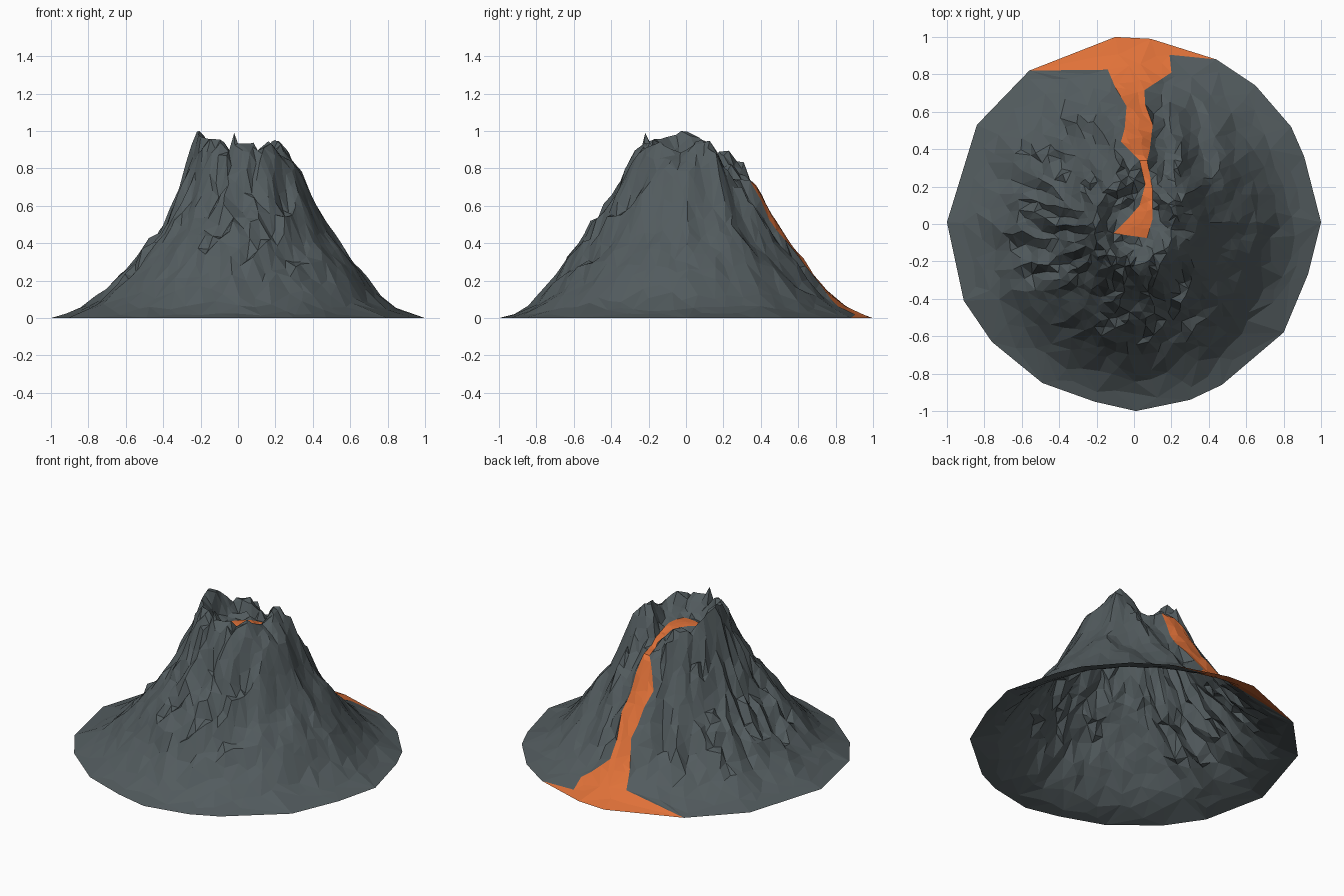
import bpy, math, random
from mathutils import Vector, noise
from mathutils.geometry import delaunay_2d_cdt

if "Cube" in bpy.data.objects:
    bpy.data.objects.remove(bpy.data.objects["Cube"])

random.seed(7)

# Flat colours
def material(name, rgb):
    m = bpy.data.materials.new(name)
    m.diffuse_color = (*rgb, 1)
    m.use_nodes = True
    m.node_tree.nodes["Principled BSDF"].inputs["Base Color"].default_value = m.diffuse_color
    return m

ROCK = material("dark grey rock", (0.085, 0.105, 0.112))
LAVA = material("orange lava", (0.74, 0.165, 0.04))

# Ground outline and lava outline, seen from the top
OUTLINE = [(1, .01), (.91, .36), (.84, .52), (.65, .74), (.44, .88), (.09, .99), (-.1, 1),
           (-.56, .82), (-.84, .53), (-1, .01), (-.91, -.41), (-.76, -.63), (-.49, -.85),
           (-.21, -.95), (.01, -1), (.3, -.94), (.47, -.86), (.8, -.58), (.93, -.27)]
STREAM = [(-.11, -.05), (.07, -.075), (.1, .03), (.1, .18), (.07, .34), (.085, .4), (.1, .53),
          (.06, .64), (.055, .715), (.2, .81), (.19, .905), (.44, .88), (.09, .99), (-.1, 1),
          (-.56, .82), (-.14, .825), (-.1, .73), (-.04, .63), (-.05, .51), (-.07, .44),
          (.03, .34), (.06, .21), (.03, .1), (-.03, .03)]

# Slope profiles: heights at these radii, for the right, back, left and front
RADII = [.22, .3, .4, .5, .6, .7, .8, .9, 1]
SLOPES = [[.92, .82, .65, .48, .33, .19, .09, .03, 0],
          [.84, .76, .64, .46, .33, .19, .09, .03, 0],
          [.99, .70, .50, .37, .26, .17, .08, .03, 0],
          [.94, .85, .64, .51, .37, .23, .11, .03, 0]]
LAVA_R = [0, .1, .2, .3, .36, .4, .45, .5, .6, .7, .8, .9, 1]
LAVA_Z = [.83, .82, .77, .74, .735, .68, .56, .49, .35, .205, .105, .035, 0]
# Single crags on the rim: x, y, extra height, width
CRAGS = [(.24, .16, .10, .08), (-.19, .0, .05, .06), (-.07, .29, .09, .07), (.0, -.22, .03, .07)]


def interp(xs, ys, x):
    for i in range(len(xs) - 1):
        if x <= xs[i + 1]:
            t = max(0, (x - xs[i]) / (xs[i + 1] - xs[i]))
            return ys[i] + (ys[i + 1] - ys[i]) * t
    return ys[-1]


def inside(poly, x, y):
    hit = False
    for (ax, ay), (bx, by) in zip(poly, poly[1:] + poly[:1]):
        if (ay > y) != (by > y) and x < ax + (y - ay) * (bx - ax) / (by - ay):
            hit = not hit
    return hit


def edge_distance(poly, x, y):
    best, p = 9, Vector((x, y))
    for a, b in zip(poly, poly[1:] + poly[:1]):
        a, d = Vector(a), Vector(b) - Vector(a)
        t = min(1, max(0, (p - a).dot(d) / d.dot(d)))
        best = min(best, (p - a - d * t).length)
    return best


def edge_radius(ang):
    # distance from the centre to the ground outline
    dx, dy = math.cos(ang), math.sin(ang)
    best = 1
    for (ax, ay), (bx, by) in zip(OUTLINE, OUTLINE[1:] + OUTLINE[:1]):
        ex, ey = bx - ax, by - ay
        den = dx * ey - dy * ex
        if abs(den) > 1e-6:
            t, s = (ax * ey - ay * ex) / den, (ax * dy - ay * dx) / den
            if t > 0 and -1e-4 <= s <= 1.0001:
                best = t
    return best


def height(x, y, lava):
    r, ang = math.hypot(x, y), math.atan2(y, x) % math.tau
    rr = min(1, r / edge_radius(ang))
    if lava:
        bump = .025 * noise.noise(Vector((x * 14, y * 14, 2))) if .12 < rr < .75 else 0
        return max(0, interp(LAVA_R, LAVA_Z, rr) + bump)
    q = ang / (math.pi / 2)
    i, f = int(q) % 4, q - int(q)
    f = f * f * (3 - 2 * f)
    z = (1 - f) * interp(RADII, SLOPES[i], rr) + f * interp(RADII, SLOPES[(i + 1) % 4], rr)
    # ridges down the flanks, twisted most at the front
    a = ang + (.8 - 1.4 * math.sin(ang)) * r
    ridge = 1 - 2.4 * abs(noise.noise(Vector((math.cos(a) * 4, math.sin(a) * 4, r * 2.5))))
    rough = noise.noise(Vector((x * 9, y * 9, 5)))
    amp = interp([0, .15, .3, .6, .75, .92], [.02, .04, .08, .07, .03, 0], rr)
    z += amp * (ridge - .5) + amp * .6 * rough
    # crater bowl
    if rr < .22:
        bowl = interp([0, .08, .15, .2, .22], [.8, .81, .88, .98, 1], rr)
        z = bowl * z if rr > .15 else .78 + (bowl - .8) * .7 + .05 * rough
    for cx, cy, up, wide in CRAGS:
        z += up * math.exp(-((x - cx) ** 2 + (y - cy) ** 2) / wide ** 2)
    return min(1, max(0.0, z))


# Scatter points: fine near the top, coarse near the ground
points, edges = [Vector(p) for p in OUTLINE], []
n = len(OUTLINE)
edges += [(i, (i + 1) % n) for i in range(n)]
loop = []
for a, b in zip(STREAM, STREAM[1:] + STREAM[:1]):
    a, b = Vector(a), Vector(b)
    steps = max(1, round((b - a).length / .05)) if min(a.y, b.y) < .8 else 1
    for k in range(steps):
        p = a.lerp(b, k / steps)
        same = [i for i in range(n) if (points[i] - p).length < 1e-5]
        if same:
            loop.append(same[0])
        else:
            loop.append(len(points))
            points.append(p)
edges += list(zip(loop, loop[1:] + loop[:1]))

r = .03
while r < .95:
    step = interp([0, .3, .6, .75, .95], [.035, .04, .05, .075, .11], r)
    count = max(5, round(math.tau * r / (step * 1.05)))
    shift = random.random()
    for k in range(count):
        ang = math.tau * (k + shift + random.uniform(-.35, .35)) / count
        rad = (r + random.uniform(-.4, .4) * step) * edge_radius(ang)
        x, y = rad * math.cos(ang), rad * math.sin(ang)
        if edge_distance(STREAM, x, y) > .022 and edge_distance(OUTLINE, x, y) > .03:
            points.append(Vector((x, y)))
    r += step

verts, _, faces, *_ = delaunay_2d_cdt(points, edges, [], 0, 1e-5)
centre = lambda f: sum((verts[i] for i in f), Vector((0, 0))) / len(f)
lava_faces, rock_faces = [], []
for f in faces:
    (lava_faces if inside(STREAM, *centre(f)) else rock_faces).append(list(f))
lava_verts = {i for f in lava_faces for i in f}
solid = [(v.x, v.y, height(v.x, v.y, i in lava_verts)) for i, v in enumerate(verts)]


def add_part(name, part_faces, mat):
    used = sorted({i for f in part_faces for i in f})
    index = {v: k for k, v in enumerate(used)}
    me = bpy.data.meshes.new(name)
    me.from_pydata([solid[i] for i in used], [], [[index[i] for i in f] for f in part_faces])
    me.materials.append(mat)
    me.update()
    ob = bpy.data.objects.new(name, me)
    bpy.context.collection.objects.link(ob)


# Hollow mountain shell and the lava stream lying in it
add_part("mountain", rock_faces, ROCK)
add_part("lava_stream", lava_faces, LAVA)
